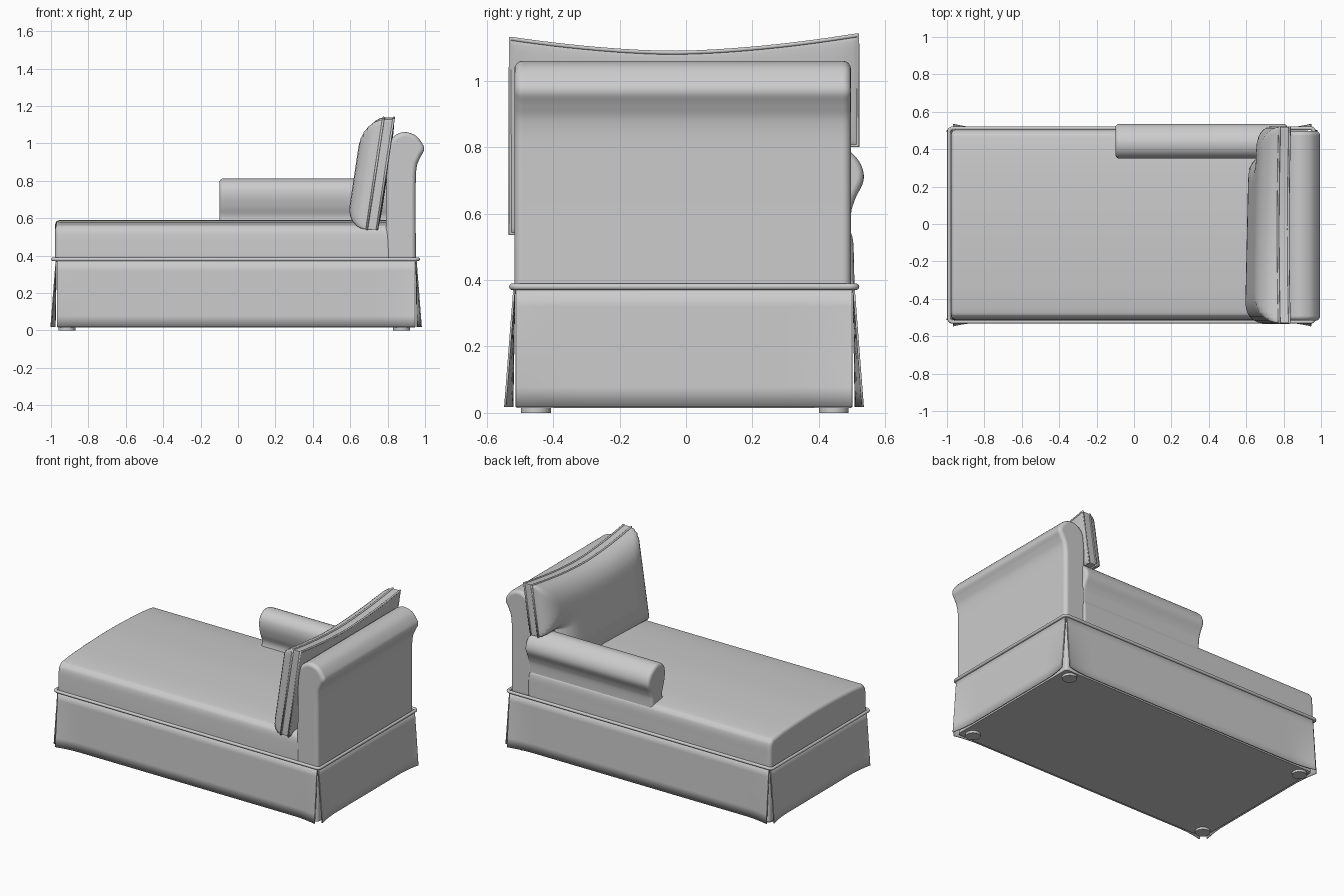
import bpy, bmesh, math
from mathutils import Vector

if "Cube" in bpy.data.objects:
    bpy.data.objects.remove(bpy.data.objects["Cube"])


def finish(name, bm):
    bmesh.ops.recalc_face_normals(bm, faces=bm.faces)
    me = bpy.data.meshes.new(name)
    bm.to_mesh(me)
    bm.free()
    for p in me.polygons:
        p.use_smooth = True
    ob = bpy.data.objects.new(name, me)
    bpy.context.collection.objects.link(ob)
    return ob


def smooth_by_angle(ob, deg):
    bpy.ops.object.select_all(action='DESELECT')
    ob.select_set(True)
    bpy.context.view_layer.objects.active = ob
    bpy.ops.object.shade_smooth_by_angle(angle=math.radians(deg))


def spline(pts, n=5):
    """Smooth open curve through the given 2D points."""
    p = [Vector(q) for q in pts]
    p = [2 * p[0] - p[1]] + p + [2 * p[-1] - p[-2]]
    out = []
    for a, b, c, d in zip(p, p[1:], p[2:], p[3:]):
        for k in range(n):
            t = k / n
            out.append(0.5 * (2 * b + (c - a) * t + (2 * a - 5 * b + 4 * c - d) * t * t
                              + (3 * b - a - 3 * c + d) * t ** 3))
    return out + [p[-2]]


def upholstered(name, profile, axis, start, end, soft):
    """Extrude a profile along an axis and soften the rims."""
    bm = bmesh.new()
    place = (lambda q, s: (s, q[0], q[1])) if axis == 'x' else (lambda q, s: (q[0], s, q[1]))
    prof = spline(profile)
    a, b = [[bm.verts.new(place(q, s)) for q in prof] for s in (start, end)]
    n = len(prof)
    for i in range(n):
        j = (i + 1) % n
        bm.faces.new((a[i], a[j], b[j], b[i]))
    bm.faces.new(a)
    bm.faces.new(b)
    ob = finish(name, bm)
    m = ob.modifiers.new("soft_rims", 'BEVEL')
    m.width, m.segments, m.limit_method = soft, 4, 'ANGLE'
    m.angle_limit = math.radians(50)
    m.use_clamp_overlap = False
    m.harden_normals = True
    return ob


def piping(name, pts, radius):
    cu = bpy.data.curves.new(name, 'CURVE')
    cu.dimensions = '3D'
    cu.bevel_depth, cu.bevel_resolution = radius, 3
    sp = cu.splines.new('POLY')
    sp.points.add(len(pts) - 1)
    for q, p in zip(sp.points, pts):
        q.co = (*p, 1)
    sp.use_cyclic_u = True
    sp.use_smooth = True
    ob = bpy.data.objects.new(name, cu)
    bpy.context.collection.objects.link(ob)


def rounded_rect(x0, x1, y0, y1, r, z):
    pts = []
    corners = ((x1 - r, y1 - r), (x0 + r, y1 - r), (x0 + r, y0 + r), (x1 - r, y0 + r))
    for k, (cx, cy) in enumerate(corners):
        for i in range(7):
            a = math.pi / 2 * (k + i / 6)
            pts.append((cx + r * math.cos(a), cy + r * math.sin(a), z))
    return pts


# Base frame inside the skirt
X0, X1, Y0, Y1 = -0.972, 0.952, -0.517, 0.505
bm = bmesh.new()
lo, hi = [[bm.verts.new(p) for p in rounded_rect(X0 + .006, X1 - .006, Y0 + .006, Y1 - .006, .02, z)]
          for z in (0.015, 0.385)]
for i in range(len(lo)):
    j = (i + 1) % len(lo)
    bm.faces.new((lo[i], lo[j], hi[j], hi[i]))
bm.faces.new(lo)
bm.faces.new(hi)
smooth_by_angle(finish("base_frame", bm), 35)


# Skirt panels: flare out at the bottom corners, leaving kick-pleat slits
def skirt(name, p0, p1, out):
    bm = bmesh.new()
    p0, p1, out = Vector(p0), Vector(p1), Vector(out)
    inset = (p1 - p0).normalized() * 0.004
    p0, p1 = p0 + inset, p1 - inset
    length = (p1 - p0).length
    rows = []
    for r in range(7):
        drop = r / 6
        row = []
        for i in range(41):
            s = 0.5 - 0.5 * math.cos(math.pi * i / 40)
            edge = max(0, 1 - min(s, 1 - s) * length / 0.18)
            p = p0.lerp(p1, s) + out * (drop * (0.006 + 0.022 * edge ** 2))
            p.z = 0.38 - 0.362 * drop
            row.append(bm.verts.new(p))
        rows.append(row)
    for a, b in zip(rows, rows[1:]):
        for i in range(40):
            bm.faces.new((a[i], a[i + 1], b[i + 1], b[i]))
    ob = finish(name, bm)
    m = ob.modifiers.new("cloth", 'SOLIDIFY')
    m.thickness, m.offset = 0.006, 0


skirt("skirt_front", (X0, Y0, 0), (X1, Y0, 0), (0, -1, 0))
skirt("skirt_rear", (X0, Y1, 0), (X1, Y1, 0), (0, 1, 0))
skirt("skirt_foot_end", (X0, Y0, 0), (X0, Y1, 0), (-1, 0, 0))
skirt("skirt_back_end", (X1, Y0, 0), (X1, Y1, 0), (1, 0, 0))
piping("base_piping", rounded_rect(-.989, .963, -.523, .512, .02, .38), 0.01)

# Feet
for i, (x, y) in enumerate([(x, y) for x in (-.915, .875) for y in (-.452, .445)]):
    bpy.ops.mesh.primitive_cylinder_add(vertices=28, radius=.045, depth=.03, location=(x, y, .015))
    foot = bpy.context.object
    foot.name = f"foot_{i + 1}"
    smooth_by_angle(foot, 35)

# Crowned seat (y, z profile)
upholstered("seat", [(-.518, .36), (-.515, .45), (-.51, .52), (-.495, .55), (-.46, .566), (-.3, .581),
                     (0, .59), (.3, .581), (.455, .566), (.49, .55), (.503, .52), (.506, .45), (.508, .36)],
            'x', -.978, .82, .025)

# Backrest with a roll over the rear (x, z profile)
upholstered("backrest", [(.79, .36), (.79, .55), (.793, .8), (.797, .96), (.82, 1.025), (.88, 1.06),
                         (.945, 1.045), (.985, 1.0), (.995, .965), (.975, .925), (.955, .87),
                         (.95, .75), (.951, .36)], 'y', -.517, .497, .025)

# Rolled arm (y, z profile)
upholstered("arm", [(.498, .40), (.496, .58), (.508, .64), (.535, .70), (.526, .75), (.49, .79), (.44, .812),
                    (.39, .803), (.358, .77), (.35, .72), (.362, .66), (.38, .61), (.375, .57), (.36, .54)],
            'x', -.1, .82, .022)

# Back cushion: boxed, puffed towards the seat, notched around the arm
L, R, B, NY, NZ = -.53, .518, .54, .36, .805


def top(y):
    return 1.085 + 0.047 * (abs(y + .04) / .52) ** 1.7


def seam(z):
    return .742 + (z - .53) * .15


def eased(a, b, n):
    return [a + (b - a) * (.5 - .5 * math.cos(math.pi * i / n)) for i in range(n + 1)]


def rim_distance(y, z):
    return max(0, min(y - L, top(y) - z,
                      (NY if z < NZ - 1e-5 else R) - y,
                      z - (NZ if y > NY + 1e-5 else B),
                      math.hypot(max(NY - y, 0), max(z - NZ, 0))))


ys = eased(L, NY, 24) + eased(NY, R, 10)[1:]
ts = eased(0, 1, 12) + eased(1, 2, 14)[1:]
bm = bmesh.new()
sheets = []
for depth, puff in ((.055, .113), (0, -.012)):
    sheet = {}
    for i, y in enumerate(ys):
        for j, t in enumerate(ts):
            if i > 24 and j < 12:
                continue
            z = B + (NZ - B) * t if j <= 12 else NZ + (top(y) - NZ) * (t - 1)
            d = min(rim_distance(y, z) / .13, 1)
            bulge = puff * math.sqrt(max(0, 1 - (1 - d) ** 2)) * (1 - .2 * (y + .5))
            sheet[i, j] = bm.verts.new((seam(z) - depth - bulge, y, z))
    sheets.append(sheet)
front, back = sheets
for i in range(len(ys) - 1):
    for j in range(len(ts) - 1):
        quad = [(i, j), (i + 1, j), (i + 1, j + 1), (i, j + 1)]
        if all(k in front for k in quad):
            bm.faces.new([front[k] for k in quad])
            bm.faces.new([back[k] for k in reversed(quad)])
partner = {front[k]: back[k] for k in front}
for e in [e for e in bm.edges if e.is_boundary and e.verts[0] in partner]:
    a, b = e.verts
    bm.faces.new((a, b, partner[b], partner[a]))
smooth_by_angle(finish("back_cushion", bm), 50)

# Cushion piping along both seams
outline = [(L, B), (NY, B), (NY, NZ), (R, NZ)] + [(y, top(y)) for y in reversed(ys)]
for label, depth in (("front", .055), ("rear", 0)):
    piping(f"cushion_piping_{label}", [(seam(z) - depth, y, z) for y, z in outline], .006)
